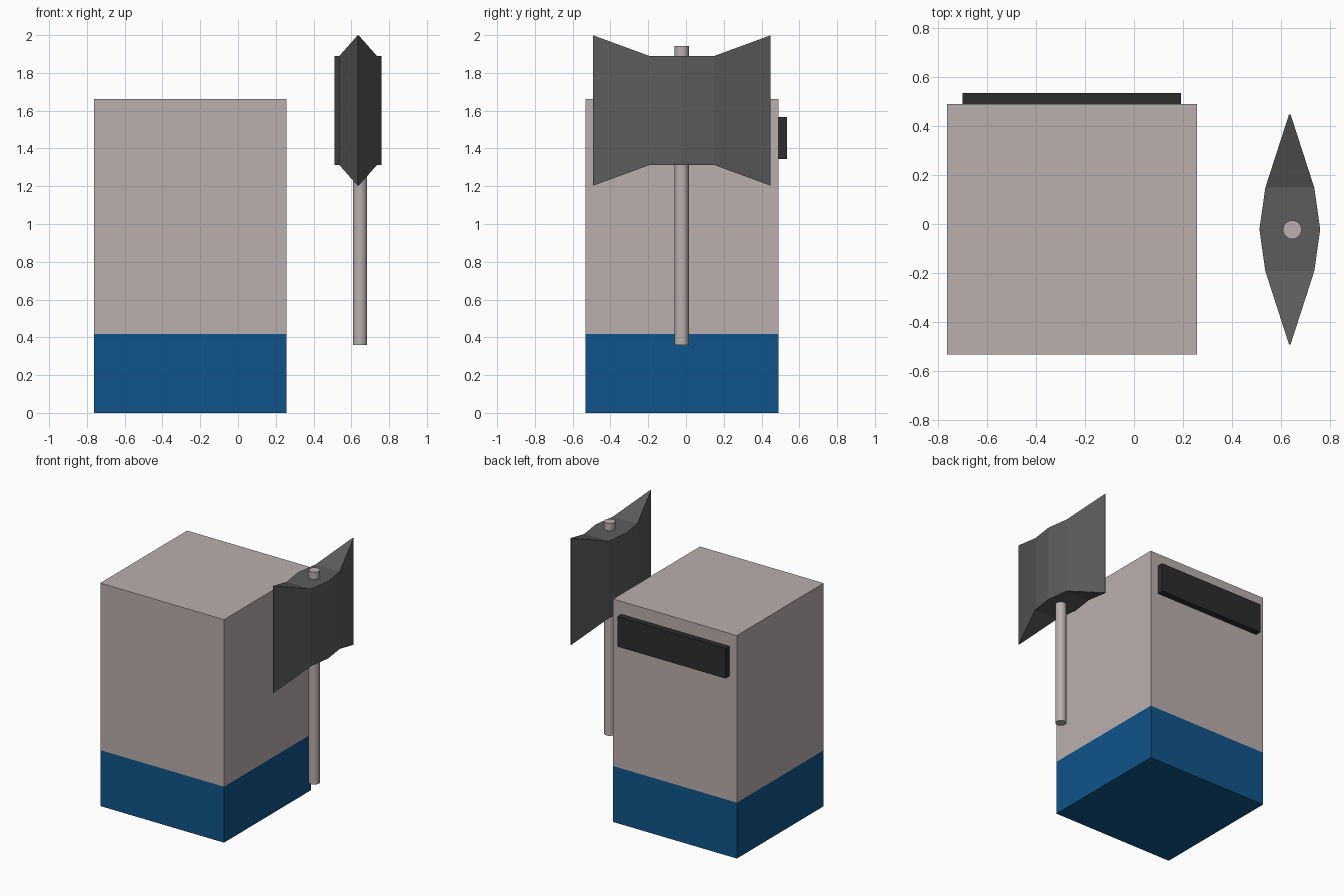
import bpy, bmesh, math

if "Cube" in bpy.data.objects:
    bpy.data.objects.remove(bpy.data.objects["Cube"])


def material(name, rgb):
    m = bpy.data.materials.new(name)
    m.diffuse_color = (*rgb, 1)
    m.use_nodes = True
    m.node_tree.nodes["Principled BSDF"].inputs["Base Color"].default_value = m.diffuse_color
    return m


beige = material("beige", (0.49, 0.43, 0.42))
blue = material("blue", (0.005, 0.09, 0.255))
dark = material("dark_grey", (0.107, 0.107, 0.107))
black = material("black", (0.026, 0.026, 0.026))


def loft(name, rings, mats, bands=None):
    """Skin a stack of four-point rings; bands gives a material index per section."""
    bm = bmesh.new()
    loops = [[bm.verts.new(p) for p in ring] for ring in rings]
    bands = bands or [0] * (len(rings) - 1)
    for a, b, index in zip(loops, loops[1:], bands):
        for i in range(4):
            j = (i + 1) % 4
            bm.faces.new((a[i], a[j], b[j], b[i])).material_index = index
    bm.faces.new(loops[0][::-1]).material_index = bands[0]
    bm.faces.new(loops[-1]).material_index = bands[-1]
    bmesh.ops.recalc_face_normals(bm, faces=bm.faces[:])
    mesh = bpy.data.meshes.new(name)
    bm.to_mesh(mesh)
    bm.free()
    for m in mats:
        mesh.materials.append(m)
    obj = bpy.data.objects.new(name, mesh)
    bpy.context.collection.objects.link(obj)
    return obj


def level_ring(x0, x1, y0, y1, z):
    return [(x0, y0, z), (x1, y0, z), (x1, y1, z), (x0, y1, z)]


# Body block: blue lower band, beige upper part
loft("body", [level_ring(-0.763, 0.258, -0.533, 0.49, z) for z in (0, 0.417, 1.663)],
     [blue, beige], [0, 1])

# Dark bar on the back face
loft("back_bar", [level_ring(-0.70, 0.192, 0.488, 0.535, z) for z in (1.343, 1.567)], [black])

# Double axe head, stations along y: (offset, half thickness, half height)
cx, cy, cz = 0.636, -0.022, 1.601
half = [(0.17, 0.10, 0.288), (0.47, 0.003, 0.398)]
stations = [(-y, t, h) for y, t, h in reversed(half)] + [(0, 0.124, 0.288)] + half
loft("axe_head", [[(cx - t, cy + y, cz - h), (cx + t, cy + y, cz - h),
                   (cx + t, cy + y, cz + h), (cx - t, cy + y, cz + h)]
                  for y, t, h in stations], [dark])

# Axe handle
bpy.ops.mesh.primitive_cylinder_add(vertices=32, radius=0.038, depth=1.583,
                                    location=(0.646, -0.023, 1.1515))
handle = bpy.context.object
handle.name = "axe_handle"
handle.data.materials.append(beige)
bpy.ops.object.shade_smooth_by_angle(angle=math.radians(30))
